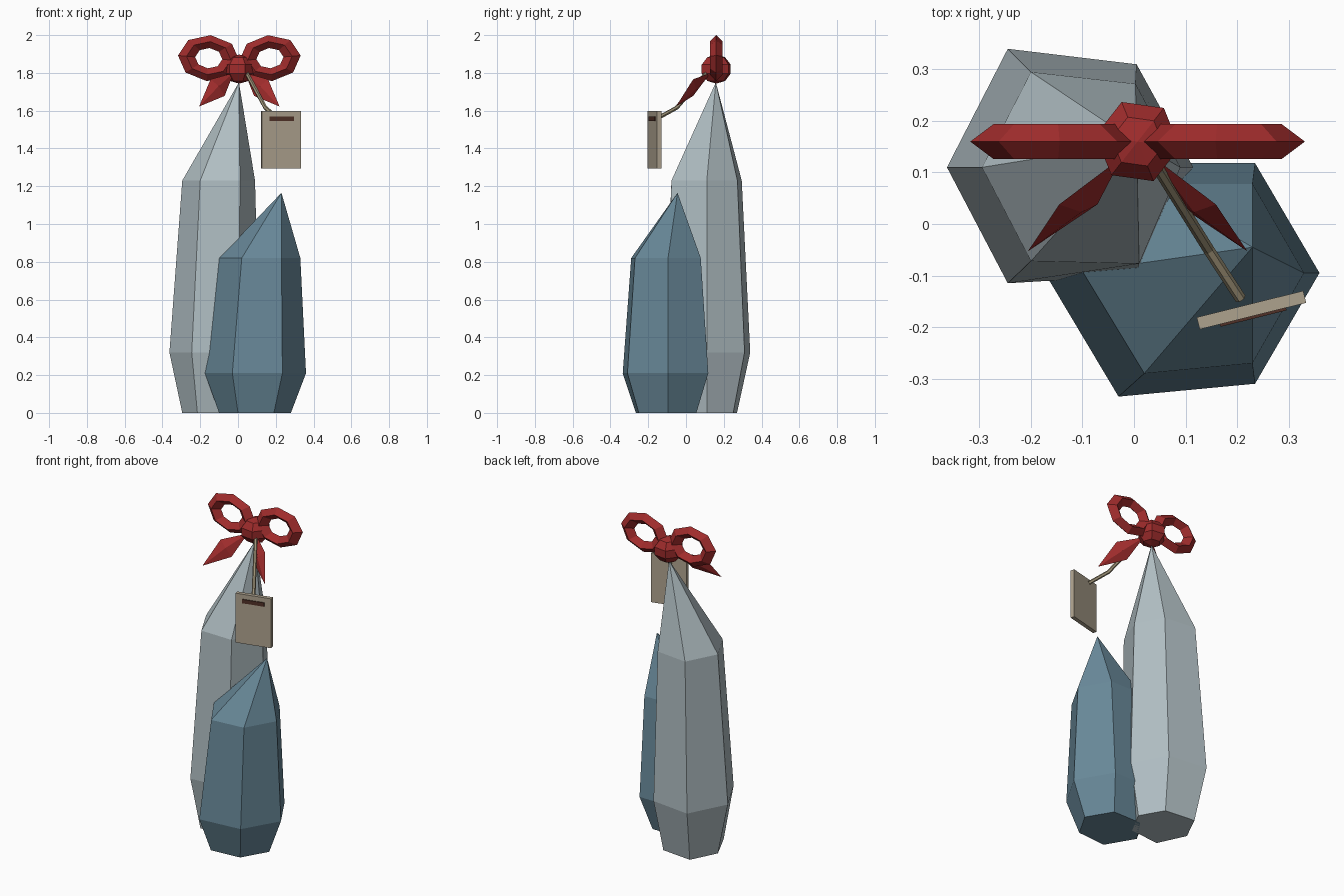
import bpy, bmesh
from math import radians, sin, cos, pi
from mathutils import Vector, Matrix

if "Cube" in bpy.data.objects:
    bpy.data.objects.remove(bpy.data.objects["Cube"])


def material(name, rgb):
    m = bpy.data.materials.new(name)
    m.diffuse_color = (*rgb, 1)
    m.use_nodes = True
    m.node_tree.nodes["Principled BSDF"].inputs["Base Color"].default_value = m.diffuse_color
    return m


PALE = material("pale_stone", (0.44, 0.52, 0.55))
BLUE = material("blue_stone", (0.14, 0.25, 0.32))
RED = material("red_ribbon", (0.35, 0.025, 0.025))
TAN = material("tan_card", (0.42, 0.36, 0.27))
CORD = material("cord", (0.33, 0.28, 0.18))
DARK = material("dark_brown", (0.08, 0.03, 0.02))


def finish(name, bm, mat, matrix=None):
    if matrix:
        bm.transform(matrix)
    bmesh.ops.recalc_face_normals(bm, faces=bm.faces[:])
    me = bpy.data.meshes.new(name)
    bm.to_mesh(me)
    bm.free()
    me.materials.append(mat)
    ob = bpy.data.objects.new(name, me)
    bpy.context.collection.objects.link(ob)
    return ob


def loft(bm, rings, closed_loop=False):
    """Skin a list of equal-length vertex rings."""
    n = len(rings[0])
    pairs = list(zip(rings, rings[1:]))
    if closed_loop:
        pairs.append((rings[-1], rings[0]))
    for a, b in pairs:
        for i in range(n):
            j = (i + 1) % n
            bm.faces.new((a[i], a[j], b[j], b[i]))


def crystal(name, base, waist, shoulder, heights, apex, mat):
    bm = bmesh.new()
    rings = [[bm.verts.new((x, y, z)) for x, y in ring]
             for ring, z in zip((base, waist, shoulder), heights)]
    loft(bm, rings)
    bm.faces.new(rings[0])
    tip = bm.verts.new(apex)
    for i in range(6):
        bm.faces.new((rings[2][i], rings[2][(i + 1) % 6], tip))
    finish(name, bm, mat)


# Tall pale crystal
crystal("tall_crystal",
        [(0.06, 0.11), (-0.02, 0.25), (-0.215, 0.27), (-0.295, 0.11), (-0.215, -0.06), (-0.02, -0.04)],
        [(0.115, 0.11), (0.005, 0.31), (-0.245, 0.34), (-0.363, 0.11), (-0.245, -0.115), (0.005, -0.10)],
        [(0.09, 0.11), (0.003, 0.272), (-0.20, 0.295), (-0.295, 0.11), (-0.20, -0.072), (0.01, -0.077)],
        (0, 0.32, 1.23), (0.005, 0.158, 1.75), PALE)

# Short blue crystal
crystal("short_crystal",
        [(0.28, -0.095), (0.19, 0.055), (0.0, 0.055), (-0.10, -0.095), (0.0, -0.265), (0.19, -0.25)],
        [(0.36, -0.095), (0.235, 0.118), (-0.03, 0.118), (-0.175, -0.092), (-0.03, -0.335), (0.235, -0.31)],
        [(0.33, -0.095), (0.23, 0.078), (0.02, 0.078), (-0.10, -0.092), (0.02, -0.29), (0.23, -0.27)],
        (0, 0.21, 0.82), (0.23, -0.045, 1.165), BLUE)

# Bow knot
bm = bmesh.new()
bmesh.ops.create_uvsphere(bm, u_segments=6, v_segments=5, radius=1)
finish("bow_knot", bm, RED, Matrix.Translation((0.007, 0.16, 1.82))
       @ Matrix.Rotation(radians(22), 4, 'Z') @ Matrix.Diagonal((0.087, 0.087, 0.077, 1)))

CX = 0.007
for side, label in ((-1, "left"), (1, "right")):
    # Bow loop: eight-sided oval ring with a diamond section
    bm = bmesh.new()
    rings = []
    for i in range(8):
        a = i * pi / 4
        ring = []
        for k in range(4):
            r = 0.088 + 0.034 * cos(k * pi / 2)
            ring.append(bm.verts.new((1.34 * r * cos(a), 0.034 * sin(k * pi / 2), r * sin(a))))
        rings.append(ring)
    loft(bm, rings, True)
    finish("bow_loop_" + label, bm, RED, Matrix.Translation((CX + side * 0.162, 0.16, 1.878))
           @ Matrix.Rotation(radians(-5 * side), 4, 'Y'))

    # Bow tail: stretched four-sided spindle
    bm = bmesh.new()
    start = bm.verts.new((CX + side * 0.03, 0.13, 1.80))
    end = bm.verts.new((CX + side * 0.213, -0.053, 1.622))
    mid = Vector((CX + side * 0.115, 0.038, 1.722))
    wide = Vector((side * 0.037, 0, 0.044))
    thick = Vector((-side * 0.006, -0.015, 0.008))
    ring = [bm.verts.new(mid + o) for o in (wide, thick, -wide, -thick)]
    for i in range(4):
        for tip in (start, end):
            bm.faces.new((ring[i], ring[(i + 1) % 4], tip))
    finish("bow_tail_" + label, bm, RED)

# Cord from knot to tag
bm = bmesh.new()
path = [Vector(p) for p in ((0.045, 0.11, 1.80), (0.145, -0.05, 1.615), (0.207, -0.145, 1.563))]
rings = []
for i, p in enumerate(path):
    d = (path[min(i + 1, 2)] - path[max(i - 1, 0)]).normalized()
    u = d.cross(Vector((0, 0, 1))).normalized()
    v = d.cross(u)
    rings.append([bm.verts.new(p + 0.011 * (u * cos(k * pi / 3) + v * sin(k * pi / 3))) for k in range(6)])
loft(bm, rings)
bm.faces.new(rings[0])
bm.faces.new(rings[-1])
finish("tag_cord", bm, CORD)

# Tag and its dark slot
tag = Matrix.Translation((0.228, -0.167, 0)) @ Matrix.Rotation(radians(14), 4, 'Z')
for name, loc, size, mat in (("tag", (0, 0, 1.447), (0.213, 0.024, 0.305), TAN),
                             ("tag_slot", (0, -0.012, 1.558), (0.132, 0.010, 0.024), DARK)):
    bm = bmesh.new()
    bmesh.ops.create_cube(bm, size=1)
    finish(name, bm, mat, tag @ Matrix.Translation(loc) @ Matrix.Diagonal((*size, 1)))
